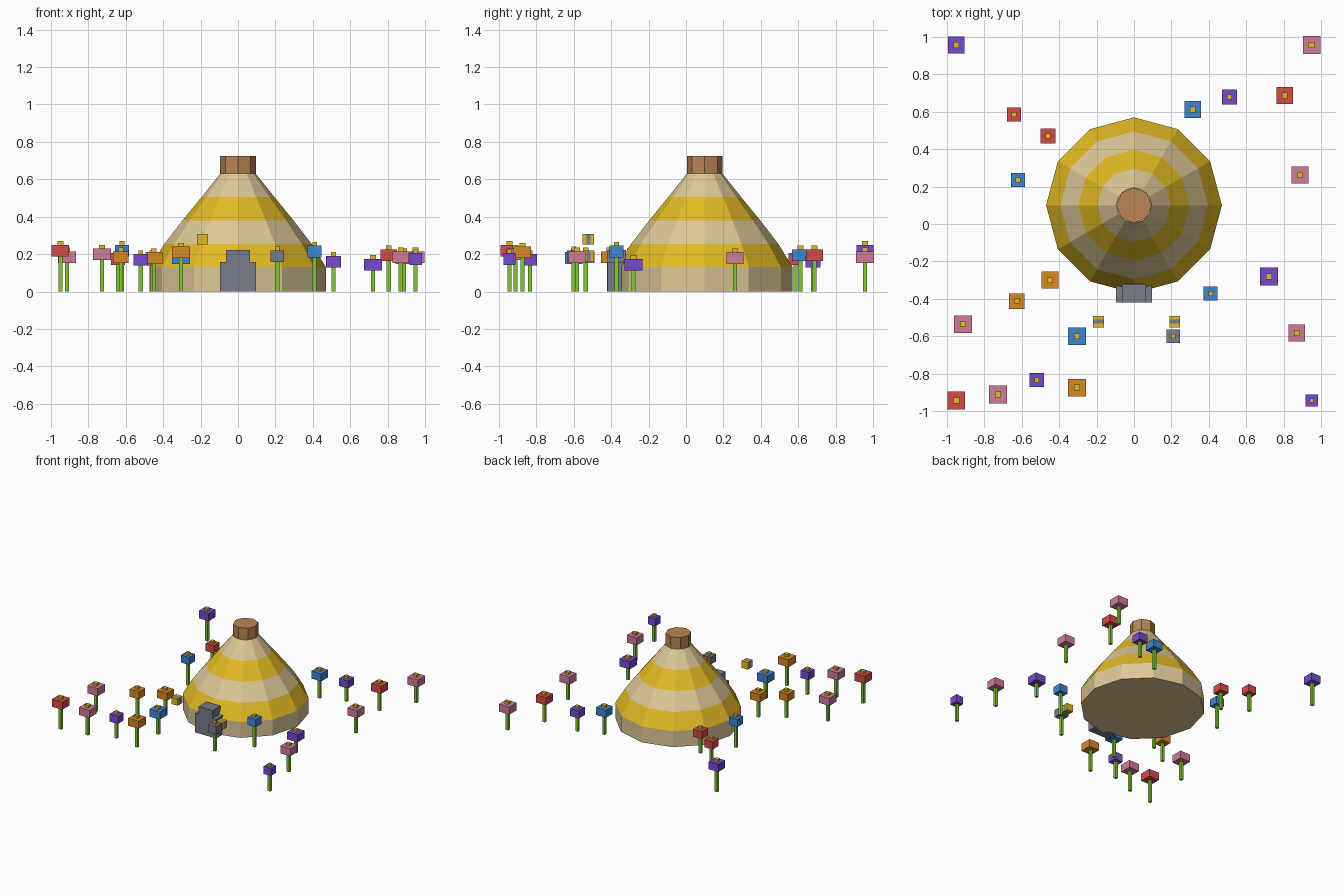
import bpy
import bmesh
import math
from mathutils import Matrix, Vector

old = bpy.data.objects.get("Cube")
if old:
    bpy.data.objects.remove(old, do_unlink=True)


def srgb(c):
    c /= 255
    return c / 12.92 if c <= 0.04 else ((c + 0.055) / 1.055) ** 2.4


def material(name, r, g, b):
    m = bpy.data.materials.new(name)
    m.use_nodes = True
    color = (srgb(r), srgb(g), srgb(b), 1)
    m.diffuse_color = color
    m.node_tree.nodes["Principled BSDF"].inputs["Base Color"].default_value = color
    return m


STRAW = material("straw", 221, 199, 150)
HONEY = material("honey_yellow", 226, 186, 36)
WOOD = material("wood", 184, 134, 84)
STONE = material("stone_grey", 120, 125, 138)
STEM = material("stem_green", 130, 200, 50)
PETALS = {
    "pink": material("petal_pink", 208, 124, 152),
    "red": material("petal_red", 212, 76, 70),
    "purple": material("petal_purple", 118, 74, 206),
    "blue": material("petal_blue", 62, 134, 210),
    "orange": material("petal_orange", 214, 136, 38),
    "grey": STONE,
}


def make_object(name, bm, *mats):
    bmesh.ops.recalc_face_normals(bm, faces=bm.faces)
    mesh = bpy.data.meshes.new(name)
    bm.to_mesh(mesh)
    bm.free()
    for m in mats:
        mesh.materials.append(m)
    ob = bpy.data.objects.new(name, mesh)
    bpy.context.collection.objects.link(ob)
    return ob


def box_mesh(center, size):
    bm = bmesh.new()
    bmesh.ops.create_cube(
        bm, size=1,
        matrix=Matrix.Translation(center) @ Matrix.Diagonal((*size, 1)))
    return bm


def box(name, x, y, z0, z1, wx, wy, mat):
    bm = box_mesh((x, y, (z0 + z1) / 2), (wx, wy, z1 - z0))
    return make_object(name, bm, mat)


def lathe(name, y, profile, sides, *mats):
    """Stack of polygon rings with capped ends; bands alternate materials."""
    bm = bmesh.new()
    rings = []
    for r, z in profile:
        angles = [math.tau * i / sides for i in range(sides)]
        rings.append([bm.verts.new((r * math.cos(a), y + r * math.sin(a), z))
                      for a in angles])
    for k, (low, high) in enumerate(zip(rings, rings[1:])):
        for i in range(sides):
            j = (i + 1) % sides
            face = bm.faces.new((low[i], low[j], high[j], high[i]))
            face.material_index = k % len(mats)
    bm.faces.new(rings[0])
    bm.faces.new(rings[-1])
    return make_object(name, bm, *mats)


# Hive dome with alternating bands, and the wooden cap
HIVE_Y = 0.10
lathe("hive_dome", HIVE_Y,
      [(0.47, 0), (0.47, 0.13), (0.395, 0.253), (0.297, 0.38),
       (0.195, 0.505), (0.095, 0.63)], 12, STRAW, HONEY)
lathe("hive_cap", HIVE_Y, [(0.095, 0.63), (0.095, 0.725)], 8, WOOD)

# Stepped stone doorway
box("doorway_base", 0, -0.37, 0, 0.157, 0.19, 0.10, STONE)
box("doorway_top", 0, -0.37, 0.157, 0.222, 0.126, 0.10, STONE)


# Bees: small blocks with one dark band around the middle
def bee(x, y, z):
    bm = box_mesh((x, y, z), (0.057, 0.062, 0.057))
    for cut in (-0.011, 0.011):
        bmesh.ops.bisect_plane(
            bm, geom=bm.verts[:] + bm.edges[:] + bm.faces[:],
            plane_co=Vector((x, y + cut, z)), plane_no=(0, 1, 0))
    for f in bm.faces:
        f.material_index = int(abs(f.calc_center_median().y - y) < 0.01)
    make_object("bee", bm, HONEY, STONE)


bee(-0.19, -0.522, 0.28)
bee(0.217, -0.522, 0.19)


# Flowers: stem, square blossom and raised centre
def flower(color, x, y, width, top):
    bottom = top - 0.062
    box(color + "_flower_stem", x, y, 0, bottom, 0.022, 0.022, STEM)
    box(color + "_flower_head", x, y, bottom, top, width, width, PETALS[color])
    core = 0.3 * width + 0.003
    box(color + "_flower_centre", x, y, top, top + 0.02, core, core, HONEY)


# Each entry: x, y, blossom width, blossom top height
FLOWERS = {
    "purple": [(-0.95, 0.957, 0.09, 0.25), (0.51, 0.68, 0.08, 0.19),
               (0.722, -0.28, 0.095, 0.175), (-0.52, -0.834, 0.075, 0.2),
               (0.95, -0.944, 0.066, 0.205)],
    "pink": [(0.95, 0.957, 0.095, 0.215), (0.888, 0.262, 0.09, 0.21),
             (-0.914, -0.536, 0.095, 0.215), (0.87, -0.583, 0.09, 0.215),
             (-0.727, -0.912, 0.095, 0.23)],
    "red": [(0.806, 0.687, 0.09, 0.225), (-0.641, 0.586, 0.075, 0.205),
            (-0.461, 0.47, 0.08, 0.2), (-0.95, -0.944, 0.095, 0.25)],
    "blue": [(0.314, 0.612, 0.09, 0.225), (-0.62, 0.235, 0.075, 0.25),
             (0.41, -0.372, 0.075, 0.245), (-0.305, -0.6, 0.095, 0.21)],
    "orange": [(-0.45, -0.3, 0.09, 0.21), (-0.626, -0.412, 0.083, 0.215),
               (-0.305, -0.875, 0.095, 0.24)],
    "grey": [(0.21, -0.6, 0.073, 0.22)],
}
for color, spots in FLOWERS.items():
    for spot in spots:
        flower(color, *spot)
